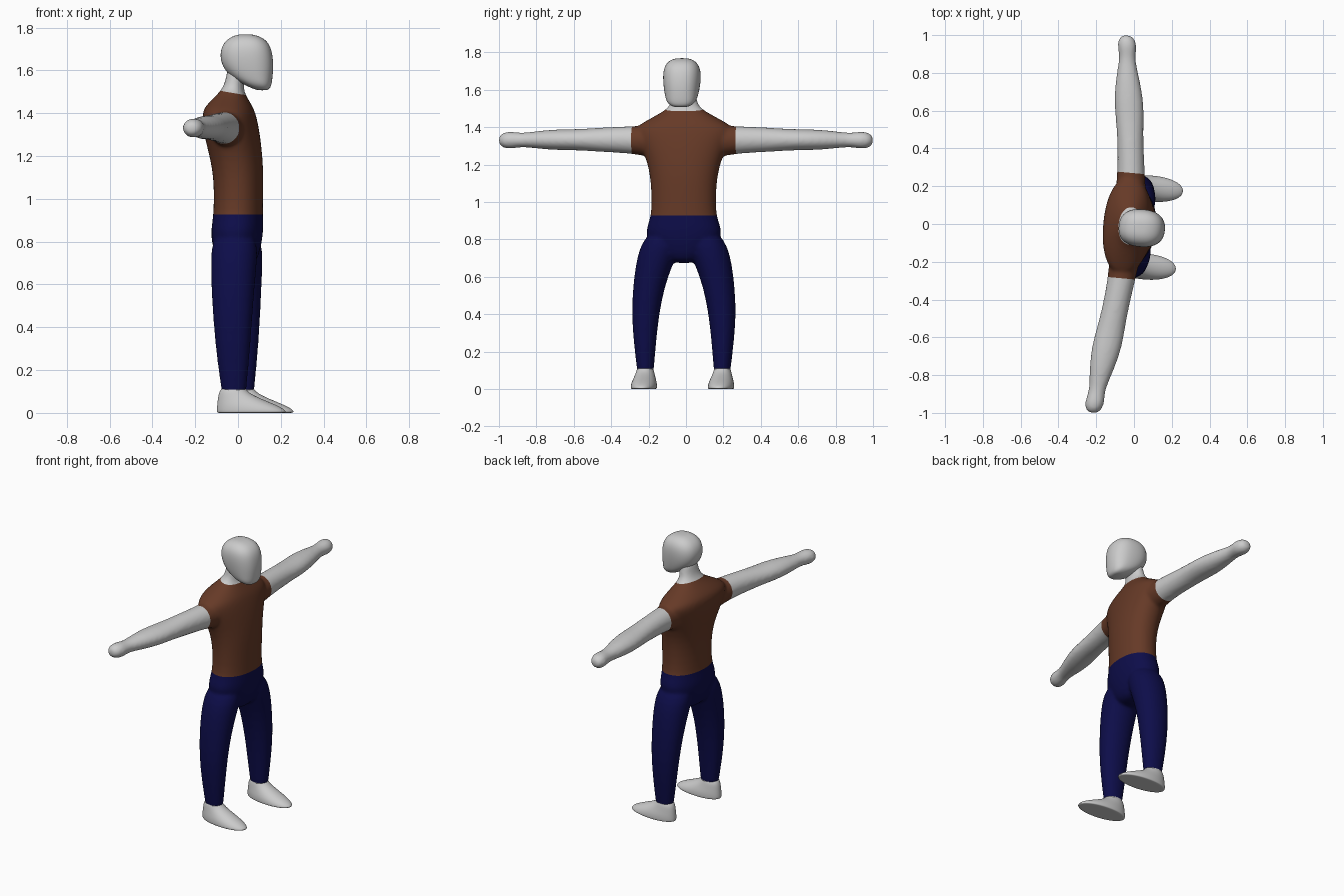
import bpy, bmesh, math
from mathutils import Matrix

if "Cube" in bpy.data.objects:
    bpy.data.objects.remove(bpy.data.objects["Cube"])

# The whole figure is built facing +x, then turned slightly about z
PLACE = Matrix.Translation((0, -0.012, 0)) @ Matrix.Rotation(math.radians(-5.2), 4, 'Z')


def material(name, rgb):
    m = bpy.data.materials.new(name)
    m.diffuse_color = (*rgb, 1)
    m.use_nodes = True
    m.node_tree.nodes["Principled BSDF"].inputs["Base Color"].default_value = m.diffuse_color
    return m


GREY = material("light grey", (0.60, 0.60, 0.60))
BROWN = material("brown", (0.133, 0.042, 0.020))
BLUE = material("navy blue", (0.004, 0.004, 0.068))


def loft(bm, rings, axis='z', power=2.2, n=24):
    """Skin rounded rings (position, centre a, radius a, centre b, radius b)."""
    loops = []
    for t, a, ra, b, rb in rings:
        loop = []
        for i in range(n):
            ang = 2 * math.pi * i / n
            c, s = math.cos(ang), math.sin(ang)
            p = a + ra * math.copysign(abs(c) ** (2 / power), c)
            q = b + rb * math.copysign(abs(s) ** (2 / power), s)
            loop.append(bm.verts.new((p, q, t) if axis == 'z' else (p, t, q)))
        loops.append(loop)
    for l0, l1 in zip(loops, loops[1:]):
        for i in range(n):
            j = (i + 1) % n
            bm.faces.new((l0[i], l0[j], l1[j], l1[i]))
    bm.faces.new(loops[0])
    bm.faces.new(loops[-1])


def finish(name, bm, mat=None):
    bmesh.ops.recalc_face_normals(bm, faces=bm.faces)
    for f in bm.faces:
        f.smooth = True
    me = bpy.data.meshes.new(name)
    bm.to_mesh(me)
    bm.free()
    ob = bpy.data.objects.new(name, me)
    bpy.context.collection.objects.link(ob)
    ob.matrix_world = PLACE
    if mat:
        me.materials.append(mat)
    return ob


def span(z, x0, x1, ry, y=0):
    """Ring given by its back and front x."""
    return (z, (x0 + x1) / 2, (x1 - x0) / 2, y, ry)


body = bmesh.new()

# Torso and neck
loft(body, [span(*r) for r in [
    (0.67, -0.07, 0.06, 0.07), (0.72, -0.105, 0.095, 0.14), (0.82, -0.128, 0.116, 0.212),
    (0.88, -0.122, 0.118, 0.195), (0.93, -0.114, 0.116, 0.174), (1.05, -0.112, 0.118, 0.174),
    (1.14, -0.12, 0.118, 0.182), (1.22, -0.138, 0.112, 0.20), (1.30, -0.158, 0.102, 0.235),
    (1.36, -0.165, 0.09, 0.265), (1.40, -0.165, 0.08, 0.265), (1.43, -0.155, 0.068, 0.215),
    (1.47, -0.115, 0.045, 0.14), (1.50, -0.085, 0.028, 0.09), (1.53, -0.065, 0.028, 0.072),
    (1.57, -0.055, 0.03, 0.066), (1.62, -0.05, 0.03, 0.06)]])

for s in (-1, 1):
    # Arms with rounded hands
    loft(body, [(s * y, x, rx, z, rz) for y, x, rx, z, rz in [
        (0.08, -0.03, 0.09, 1.33, 0.09), (0.20, -0.035, 0.08, 1.325, 0.085),
        (0.28, -0.040, 0.073, 1.333, 0.073), (0.45, -0.060, 0.069, 1.333, 0.066),
        (0.56, -0.074, 0.075, 1.333, 0.057), (0.65, -0.086, 0.080, 1.333, 0.057),
        (0.76, -0.101, 0.067, 1.333, 0.052), (0.87, -0.115, 0.043, 1.332, 0.037),
        (0.91, -0.119, 0.046, 1.331, 0.042), (0.95, -0.123, 0.052, 1.331, 0.048),
        (0.985, -0.127, 0.044, 1.330, 0.040), (1.006, -0.128, 0.022, 1.330, 0.020)]],
        axis='y', power=2)
    # Legs
    loft(body, [span(z, x0, x1, ry, s * y) for z, x0, x1, y, ry in [
        (0.07, -0.055, 0.055, 0.206, 0.042), (0.11, -0.06, 0.058, 0.206, 0.046),
        (0.25, -0.08, 0.072, 0.209, 0.060), (0.40, -0.095, 0.083, 0.207, 0.074),
        (0.55, -0.107, 0.092, 0.188, 0.085), (0.67, -0.113, 0.100, 0.158, 0.100),
        (0.76, -0.116, 0.105, 0.128, 0.108), (0.84, -0.10, 0.09, 0.10, 0.09)]], power=2.1)

# Blend torso, arms and legs into one smooth skin
raw = finish("body_blend_helper", body)
m = raw.modifiers.new("round", 'SUBSURF')
m.levels = m.render_levels = 1
m = raw.modifiers.new("merge", 'REMESH')
m.mode, m.voxel_size = 'VOXEL', 0.0095
m = raw.modifiers.new("soften", 'SMOOTH')
m.factor, m.iterations = 0.5, 10
bpy.context.view_layer.update()
skin = raw.evaluated_get(bpy.context.evaluated_depsgraph_get())
blended = bpy.data.meshes.new_from_object(skin)
bpy.data.objects.remove(raw)

# Clean cuts where the clothes end
HEM, WAIST, SLEEVE = 0.11, 0.927, 0.28
cut = bmesh.new()
cut.from_mesh(blended)
bpy.data.meshes.remove(blended)
for co, no in [((0, 0, HEM), (0, 0, 1)), ((0, 0, WAIST), (0, 0, 1)),
               ((0, SLEEVE, 0), (0, 1, 0)), ((0, -SLEEVE, 0), (0, 1, 0)),
               ((-0.03, 0, 1.497), (0.17, 0, 1))]:
    bmesh.ops.bisect_plane(cut, geom=cut.verts[:] + cut.edges[:] + cut.faces[:],
                           plane_co=co, plane_no=no)


def region(c):
    if c.z < HEM:
        return "ankles"
    if c.z < WAIST:
        return "trousers"
    if abs(c.y) > SLEEVE:
        return "left_arm" if c.y > 0 else "right_arm"
    return "neck" if c.z + 0.17 * (c.x + 0.03) > 1.497 else "shirt"


for name, mat in [("ankles", GREY), ("trousers", BLUE), ("shirt", BROWN),
                  ("left_arm", GREY), ("right_arm", GREY), ("neck", GREY)]:
    part = cut.copy()
    gone = [f for f in part.faces if region(f.calc_center_median()) != name]
    bmesh.ops.delete(part, geom=gone, context='FACES')
    finish(name, part, mat)
cut.free()


def smooth_part(name, rings, power):
    bm = bmesh.new()
    loft(bm, rings, power=power)
    ob = finish(name, bm, GREY)
    m = ob.modifiers.new("round", 'SUBSURF')
    m.levels = m.render_levels = 2


# Head with a forward chin
smooth_part("head", [span(*r, -0.006) for r in [
    (1.507, 0.095, 0.135, 0.03), (1.515, 0.07, 0.150, 0.055), (1.535, 0.025, 0.158, 0.078),
    (1.57, -0.035, 0.163, 0.089), (1.62, -0.075, 0.167, 0.098), (1.675, -0.085, 0.163, 0.102),
    (1.72, -0.073, 0.15, 0.096), (1.75, -0.045, 0.122, 0.076), (1.765, -0.01, 0.085, 0.048),
    (1.769, 0.015, 0.055, 0.02)]], 2.4)

# Feet
for s, side in ((1, "left"), (-1, "right")):
    smooth_part(side + "_foot", [span(*r, s * 0.207) for r in [
        (0.0, -0.07, 0.22, 0.055), (0.0, -0.08, 0.243, 0.068), (0.012, -0.082, 0.245, 0.070),
        (0.035, -0.08, 0.205, 0.067), (0.06, -0.077, 0.142, 0.058), (0.085, -0.073, 0.085, 0.050),
        (0.105, -0.066, 0.06, 0.045), (0.125, -0.05, 0.045, 0.034)]], 2.1)
